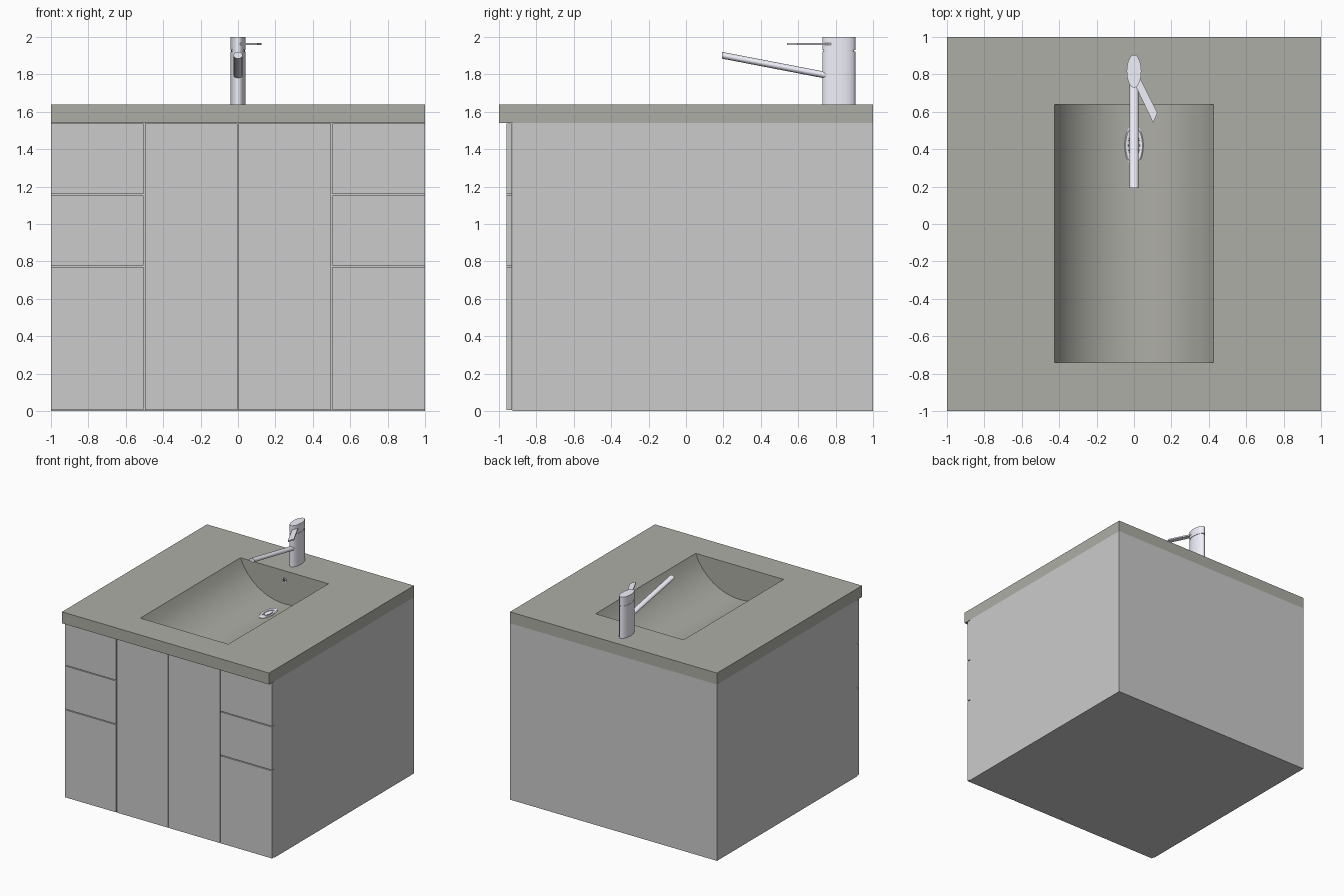
import bpy, bmesh
from math import sin, cos, pi, asin

if "Cube" in bpy.data.objects:
    bpy.data.objects.remove(bpy.data.objects["Cube"])


def material(name, rgb):
    m = bpy.data.materials.new(name)
    m.diffuse_color = (*rgb, 1)
    m.use_nodes = True
    m.node_tree.nodes["Principled BSDF"].inputs["Base Color"].default_value = m.diffuse_color
    return m


STONE = material("stone", (0.42, 0.42, 0.38))
METAL = material("metal", (0.88, 0.88, 0.97))
DARK = material("dark", (0.08, 0.08, 0.08))


def finish(name, bm, mat=None, smooth=False):
    bmesh.ops.recalc_face_normals(bm, faces=bm.faces)
    me = bpy.data.meshes.new(name)
    bm.to_mesh(me)
    bm.free()
    ob = bpy.data.objects.new(name, me)
    bpy.context.collection.objects.link(ob)
    if mat:
        me.materials.append(mat)
    if smooth:
        bpy.ops.object.select_all(action='DESELECT')
        ob.select_set(True)
        bpy.context.view_layer.objects.active = ob
        bpy.ops.object.shade_smooth_by_angle(angle=0.6)
    return ob


def loft(name, rings, mat=None, smooth=False, caps=(True, True)):
    """Skin a list of equal-length point rings and cap the ends."""
    bm = bmesh.new()
    vs = [[bm.verts.new(p) for p in r] for r in rings]
    n = len(vs[0])
    for a, b in zip(vs, vs[1:]):
        for i in range(n):
            j = (i + 1) % n
            bm.faces.new((a[i], a[j], b[j], b[i]))
    if caps[0]:
        bm.faces.new(vs[0][::-1])
    if caps[1]:
        bm.faces.new(vs[-1])
    return finish(name, bm, mat, smooth)


def rect(x0, x1, y0, y1, z):
    return [(x0, y0, z), (x1, y0, z), (x1, y1, z), (x0, y1, z)]


def box(name, x0, x1, y0, y1, z0, z1):
    return loft(name, [rect(x0, x1, y0, y1, z) for z in (z0, z1)])


def oval(cx, cy, cz, rx, ry, axis='z', n=32):
    """Ellipse lying flat (axis z) or standing upright facing y (axis y)."""
    pts = []
    for i in range(n):
        u, v = rx * cos(2 * pi * i / n), ry * sin(2 * pi * i / n)
        pts.append((cx + u, cy + v, cz) if axis == 'z' else (cx + u, cy, cz + v))
    return pts


# Cabinet carcass, open at the top so the basin can hang inside
loft("cabinet_body", [rect(-1, 1, -0.928, 1, z) for z in (0, 1.54)], caps=(True, False))

# Doors and drawer fronts
for side, s in (("left", -1), ("right", 1)):
    xa, xb = sorted((s * 0.003, s * 0.496))
    box(side + "_door", xa, xb, -0.96, -0.93, 0.006, 1.536)
    xa, xb = sorted((s * 0.505, s * 1.0))
    for label, z0, z1 in (("bottom", 0.006, 0.77), ("middle", 0.777, 1.153), ("top", 1.16, 1.536)):
        box(f"{side}_{label}_drawer", xa, xb, -0.96, -0.93, z0, z1)

# Countertop with a trough basin of circular-arc section
TOP, UNDER, HW, DEPTH, Y0, Y1, SEG = 1.64, 1.54, 0.425, 0.29, -0.74, 0.64, 16
R = (HW ** 2 + DEPTH ** 2) / (2 * DEPTH)
A = asin(HW / R)
arc = []
for k in range(SEG + 1):
    t = -A + 2 * A * k / SEG
    arc.append((R * sin(t), TOP - DEPTH + R - R * cos(t)))
bm = bmesh.new()
front = [bm.verts.new((x, Y0, z)) for x, z in arc]
back = [bm.verts.new((x, Y1, z)) for x, z in arc]
frames = [[bm.verts.new(p) for p in r] for r in (
    rect(-0.6, 0.6, -0.85, 0.8, UNDER), rect(-1, 1, -1, 1, UNDER), rect(-1, 1, -1, 1, TOP))]
frames.append([front[0], front[-1], back[-1], back[0]])
for a, b in zip(frames, frames[1:]):
    for i in range(4):
        j = (i + 1) % 4
        bm.faces.new((a[i], a[j], b[j], b[i]))
for i in range(SEG):
    bm.faces.new((front[i], front[i + 1], back[i + 1], back[i]))
bm.faces.new(front)
bm.faces.new(back)
finish("countertop_basin", bm, STONE, True)

# Drain ring with stopper, and overflow hole in the back wall
FLOOR = TOP - DEPTH
loft("drain_ring", [oval(0, 0.42, FLOOR + dz, 0.05 * k, 0.11 * k) for k, dz in
                    ((1, -0.005), (1, 0.006), (0.9, 0.01), (0.62, 0.006), (0.6, 0.001))],
     METAL, True)
loft("drain_stopper", [oval(0, 0.42, FLOOR + dz, 0.05 * k, 0.11 * k) for k, dz in
                       ((0.45, 0.0), (0.45, 0.008), (0.3, 0.011))], METAL, True)
loft("overflow_ring", [oval(0, Y1 - dy, 1.56, r, r, 'y') for r, dy in
                       ((0.02, 0), (0.02, 0.006), (0.014, 0.006), (0.014, 0.001))],
     METAL, True, (False, False))
loft("overflow_hole", [oval(0, Y1 - dy, 1.56, 0.014, 0.014, 'y') for dy in (0, 0.002)], DARK)

# Tap: oval body, narrow neck and cap
loft("tap_body", [oval(0, 0.817, z, 0.039 * k, 0.088 * k) for z, k in
                  ((1.64, 1), (1.922, 1), (1.922, 0.93), (1.93, 0.93))], METAL, True)
loft("tap_cap", [oval(0, 0.817, z, 0.039, 0.088) for z in (1.93, 2.0)], METAL, True)

# Rising spout and flat offset lever
loft("tap_spout", [oval(0, y, z, 0.024, 0.018, 'y', 24) for y, z in ((0.76, 1.793), (0.193, 1.902))],
     METAL, True)
lever = [(0.0, 0.755), (0.03, 0.785), (0.125, 0.595), (0.103, 0.54)]
loft("tap_lever", [[(x, y, z) for x, y in lever] for z in (1.956, 1.968)], METAL)
